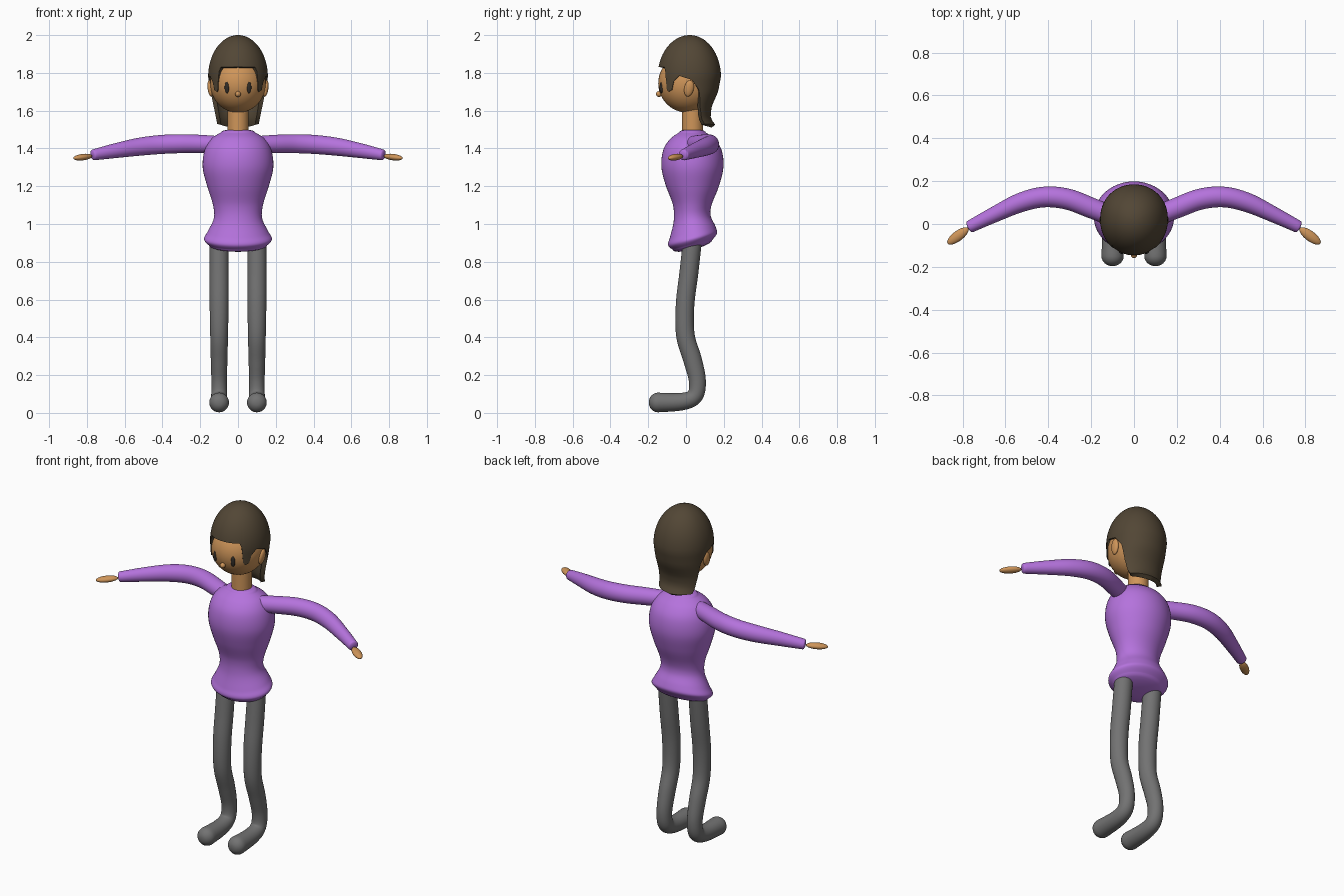
import bpy, bmesh, math
from mathutils import Vector

if "Cube" in bpy.data.objects:
    bpy.data.objects.remove(bpy.data.objects["Cube"])


def material(name, rgb):
    m = bpy.data.materials.new(name)
    m.use_nodes = True
    m.diffuse_color = (*rgb, 1)
    m.node_tree.nodes["Principled BSDF"].inputs["Base Color"].default_value = (*rgb, 1)
    return m


PURPLE = material("purple sweater", (0.46, 0.17, 0.72))
SKIN = material("tan skin", (0.62, 0.30, 0.10))
GREY = material("grey trousers", (0.17, 0.17, 0.17))
HAIR = material("dark brown hair", (0.085, 0.062, 0.036))
EYE = material("near black eyes", (0.03, 0.025, 0.02))


def finish(obj, mat):
    obj.data.materials.append(mat)
    bpy.ops.object.select_all(action='DESELECT')
    obj.select_set(True)
    bpy.context.view_layer.objects.active = obj
    for mod in list(obj.modifiers):
        bpy.ops.object.modifier_apply(modifier=mod.name)
    bpy.ops.object.shade_smooth_by_angle(angle=math.radians(45))
    return obj


def to_object(name, bm):
    bmesh.ops.recalc_face_normals(bm, faces=bm.faces)
    mesh = bpy.data.meshes.new(name)
    bm.to_mesh(mesh)
    bm.free()
    obj = bpy.data.objects.new(name, mesh)
    bpy.context.collection.objects.link(obj)
    return obj


def spline(rows, steps=6):
    """Catmull-Rom curve through rows of x, y, z, radius a, radius b."""
    pts = [rows[0]] + rows + [rows[-1]]
    out = []
    for p, q, r, s in zip(pts, pts[1:], pts[2:], pts[3:]):
        for k in range(steps):
            t = k / steps
            out.append([0.5 * (2 * b + (c - a) * t + (2 * a - 5 * b + 4 * c - d) * t * t
                               + (3 * b - a - 3 * c + d) * t ** 3)
                        for a, b, c, d in zip(p, q, r, s)])
    return out + [list(rows[-1])]


def loft(name, rows, mat, side, cap=1.0, sides=32):
    """Tube of elliptic rings along a spline, with domed ends."""
    path = spline(rows)
    rings = []
    for i, row in enumerate(path):
        a = Vector(path[max(i - 1, 0)][:3])
        b = Vector(path[min(i + 1, len(path) - 1)][:3])
        rings.append((Vector(row[:3]), (b - a).normalized(), row[3], row[4]))

    def dome(ring, sign):
        c, t, ra, rb = ring
        return [(c + t * sign * cap * min(ra, rb) * math.sin(k * math.pi / 12), t,
                 ra * math.cos(k * math.pi / 12), rb * math.cos(k * math.pi / 12))
                for k in range(1, 6)]

    rings = dome(rings[0], -1)[::-1] + rings + dome(rings[-1], 1)
    bm = bmesh.new()
    loops = []
    for c, t, ra, rb in rings:
        v = t.cross(Vector(side)).normalized()
        u = v.cross(t)
        angles = [2 * math.pi * k / sides for k in range(sides)]
        loops.append([bm.verts.new(c + u * ra * math.cos(w) + v * rb * math.sin(w)) for w in angles])
    for lo, hi in zip(loops, loops[1:]):
        for k in range(sides):
            n = (k + 1) % sides
            bm.faces.new((lo[k], lo[n], hi[n], hi[k]))
    bm.faces.new(loops[0])
    bm.faces.new(loops[-1])
    return finish(to_object(name, bm), mat)


def ball(name, loc, radii, mat, rot=(0, 0, 0)):
    bpy.ops.mesh.primitive_uv_sphere_add(segments=40, ring_count=24, location=loc, rotation=rot)
    obj = bpy.context.object
    obj.name = name
    obj.scale = radii
    return finish(obj, mat)


def lerp(table, x):
    for (a, p), (b, q) in zip(table, table[1:]):
        if x <= b:
            return p + (q - p) * max(0, (x - a) / (b - a))
    return table[-1][1]


# Sweater body: wide shoulders, narrow waist, hem dipping at the front
torso = loft("sweater_body", [
    (0, .035, .89, .155, .105), (0, .035, .92, .18, .13), (0, .035, .96, .16, .12),
    (0, .033, 1.03, .128, .098), (0, .033, 1.1, .132, .102), (0, .034, 1.2, .163, .14),
    (0, .034, 1.3, .187, .164), (0, .034, 1.39, .177, .155), (0, .034, 1.45, .143, .118),
    (0, .034, 1.485, .09, .07)], PURPLE, (1, 0, 0), cap=.25, sides=48)
for v in torso.data.vertices:
    v.co.z += .25 * (v.co.y - .035) * max(0, min(1, (1.1 - v.co.z) / .15))

# Neck, head and nose
loft("neck", [(0, .035, 1.46, .056, .056), (0, .035, 1.66, .056, .056)], SKIN, (1, 0, 0), cap=.1)
ball("head", (0, .01, 1.745), (.148, .157, .156), SKIN)
ball("nose", (0, -.143, 1.688), (.015, .016, .015), SKIN)

# Paired parts
for s, label in ((1, "left"), (-1, "right")):
    ball(label + "_eye", (s * .059, -.131, 1.722), (.012, .008, .031), EYE, (0, 0, s * .38))
    ball(label + "_ear", (s * .147, .016, 1.718), (.014, .025, .044), SKIN, (-.2, s * .12, 0))
    loft(label + "_leg", [
        (s * .1, .035, .92, .05, .05), (s * .1, .015, .74, .051, .05), (s * .1, -.005, .57, .05, .049),
        (s * .1, -.003, .41, .047, .049), (s * .1, .035, .28, .044, .049), (s * .1, .06, .17, .041, .045),
        (s * .1, .047, .09, .042, .043), (s * .1, -.02, .06, .046, .046), (s * .1, -.15, .055, .052, .052)],
        GREY, (1, 0, 0), cap=.9)
    loft(label + "_sleeve", [
        (s * .1, .035, 1.42, .045, .045), (s * .2, .075, 1.424, .048, .048), (s * .31, .116, 1.425, .05, .049),
        (s * .42, .126, 1.42, .05, .048), (s * .53, .1, 1.408, .047, .045), (s * .65, .045, 1.388, .039, .037),
        (s * .765, -.012, 1.366, .029, .029)], PURPLE, (0, 0, 1), cap=.4)
    ball(label + "_hand", (s * .822, -.056, 1.354), (.06, .024, .017), SKIN, (0, s * .1, s * -.64))

# Hair: cap with fringe, sideburns, ear arches and a long back
HAIRLINE = [(0, 1.832), (36, 1.83), (41, 1.80), (43, 1.72), (48, 1.70), (56, 1.71),
            (60, 1.755), (70, 1.785), (92, 1.765), (106, 1.71), (118, 1.60), (124, 1.53), (180, 1.525)]
BACK = [(1.525, .135), (1.56, .11), (1.62, .115), (1.70, .15), (1.78, .165)]
WIDTH = [(1.525, .132), (1.65, .146), (1.78, .158)]
COLUMNS, ROWS, MID, TALL = 180, 28, 1.78, .22
bm = bmesh.new()
grid = []
for c in range(COLUMNS):
    phi = 360 * c / COLUMNS
    w = math.radians(phi)
    low = (lerp(HAIRLINE, min(phi, 360 - phi)) - MID) / TALL
    low = math.asin(low) if low > 0 else low
    column = []
    for r in range(ROWS + 1):
        a = low + (math.pi / 2 - low) * r / ROWS
        z = MID + TALL * (math.sin(a) if a > 0 else a)
        k = math.cos(a) if a > 0 else 1
        front = math.cos(w)
        depth = -.17 * front if front > 0 else lerp(BACK, z) * abs(front) ** .9
        column.append(bm.verts.new((lerp(WIDTH, z) * k * math.sin(w), .02 + depth * k, z)))
    grid.append(column)
for c in range(COLUMNS):
    left, right = grid[c], grid[(c + 1) % COLUMNS]
    for r in range(ROWS):
        bm.faces.new((left[r], right[r], right[r + 1], left[r + 1]))
bmesh.ops.remove_doubles(bm, verts=bm.verts, dist=.0001)
hair = to_object("hair", bm)
shell = hair.modifiers.new("thickness", 'SOLIDIFY')
shell.thickness = .025
shell.offset = -1
finish(hair, HAIR)
